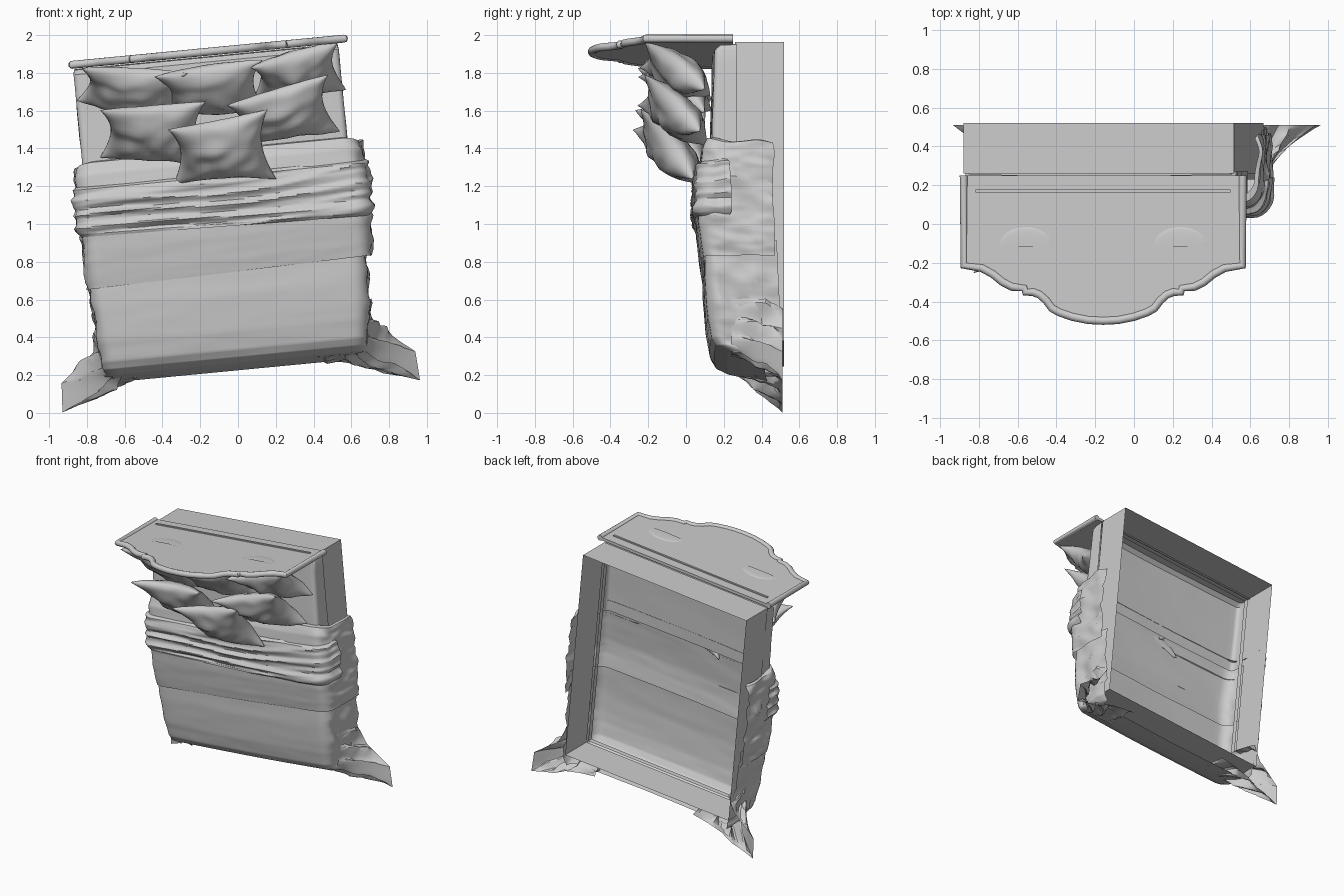
import bpy, bmesh
from math import sin, cos, pi, radians
from mathutils import Matrix, noise

if "Cube" in bpy.data.objects:
    bpy.data.objects.remove(bpy.data.objects["Cube"])

# Bed frame of reference: x = width, z = length (0 at headboard), -y = up off the mattress
BED = Matrix.Translation((-0.16, 0, 1.928)) @ Matrix.Rotation(radians(-5.5), 4, 'Y')


def finish(bm, name, mat=BED, angle=35):
    bmesh.ops.remove_doubles(bm, verts=bm.verts, dist=0.0004)
    bmesh.ops.recalc_face_normals(bm, faces=bm.faces)
    bm.transform(mat)
    me = bpy.data.meshes.new(name)
    bm.to_mesh(me)
    bm.free()
    ob = bpy.data.objects.new(name, me)
    bpy.context.collection.objects.link(ob)
    smooth(ob, angle)


def smooth(ob, angle):
    bpy.ops.object.select_all(action='DESELECT')
    ob.select_set(True)
    bpy.context.view_layer.objects.active = ob
    if ob.type == 'CURVE':
        bpy.ops.object.convert(target='MESH')
    bpy.ops.object.shade_smooth_by_angle(angle=radians(angle))


def grid(bm, rows):
    vs = [[bm.verts.new(p) for p in r] for r in rows]
    for a, b in zip(vs, vs[1:]):
        for i in range(len(a) - 1):
            bm.faces.new((a[i], a[i + 1], b[i + 1], b[i]))


def lerp_list(keys, n):
    out = []
    for a, b in zip(keys, keys[1:]):
        out += [tuple(p + (q - p) * k / n for p, q in zip(a, b)) for k in range(n)]
    return out + [keys[-1]]


# Cloth draped over the bed: sections of (z, half width, front y, back y)
def drape(name, sections, rad=0.07, side=0.02, top=0.003, ripple=None, sub=8, slant=0, droop=0, shift=0):
    rows = []
    z0, z1 = sections[0][0], sections[-1][0]
    for z, w, yf, yb in lerp_list(sections, sub):
        r = max(0.001, min(rad, (yb - yf) * 0.9))
        v = (z - z0) / (z1 - z0)
        half = [(w * k / 14 * (1 - r / w), yf - 0.012 * (1 - (k / 14) ** 2)) for k in range(14)]
        half += [(w - r + r * sin(a * pi / 12), yf + r - r * cos(a * pi / 12)) for a in range(7)]
        half += [(w, yf + r + (yb - yf - r) * k / 9) for k in range(1, 10)]
        row = []
        for u, y in [(-a, b) for a, b in half[:0:-1]] + half:
            t = min(1, max(0, (y - yf) / 0.1))
            n = noise.noise((u * 2, y * 9 + z * 4, z * 9)) + 0.5 * noise.noise((u * 5, y * 12, z * 22))
            f = ripple(u, z) if ripple else 0
            out = 1 if u > 0 else -1
            zz = z + t * 0.012 * n + slant * v * u - droop * t * (1 - v)
            row.append((u + shift + out * t * (side * n + f), y - (1 - t) * (top * n + f), zz))
        rows.append(row)
    bm = bmesh.new()
    grid(bm, rows)
    finish(bm, name)


def throw_folds(u, z):
    q = z - .045 * u + .012 * sin(4 * u + 1)
    ridge = 1 - 2.2 * abs(noise.noise((u * .9 + 3, q * 17, 2.0)))
    return .022 * ridge + .008 * noise.noise((u * 3, q * 45, 7)) - .008


drape("mattress", [(-0.04, .69, .26, .27), (-0.045, .70, .18, .27), (-0.07, .705, .15, .27),
                   (-0.62, .705, .135, .27)], rad=.03, side=.004, shift=-.015)
drape("upper_duvet", [(-.535, .73, .14, .44), (-.54, .75, .11, .46), (-.60, .765, .085, .47),
                      (-.70, .765, .075, .46), (-.90, .76, .06, .46), (-1.0, .765, .065, .47),
                      (-1.12, .765, .08, .47), (-1.19, .76, .092, .47)],
      rad=.09, side=.028, slant=.025, droop=.03)
drape("lower_duvet", [(-1.08, .74, .10, .48), (-1.3, .735, .10, .49), (-1.5, .72, .115, .5),
                      (-1.6, .71, .135, .5), (-1.64, .705, .16, .5), (-1.67, .70, .22, .5),
                      (-1.69, .69, .31, .5), (-1.71, .68, .43, .5)], rad=.08, side=.032, shift=-.01)
drape("folded_throw", [(-.665, .765, .085, .22), (-.68, .775, .06, .23), (-.80, .785, .05, .24),
                       (-.93, .78, .045, .24), (-.945, .77, .06, .23)], rad=.09, side=.014, sub=16,
      ripple=throw_folds, slant=-.02)

# Bed base: four walls, open at front and back, with a smaller frame inside the foot
for name, w, za, zb, ya, yb in (("bed_base", .70, -.03, -1.62, .26, .52), ("inner_frame", .68, -.05, -1.60, .23, .27)):
    bm = bmesh.new()
    c = [(-w, za), (w, za), (w, zb), (-w, zb), (-w, za)]
    grid(bm, [[(u - .025, y, z) for u, z in c] for y in (ya, yb)])
    finish(bm, name, angle=20)

# Headboard: scalloped panel with a raised rim swept along its outline
half = [(0, -.515), (.08, -.511), (.16, -.495), (.23, -.472), (.27, -.45), (.30, -.41), (.335, -.38),
        (.37, -.367), (.41, -.367), (.415, -.347), (.48, -.34), (.53, -.315), (.58, -.275),
        (.64, -.243), (.735, -.23), (.735, .25)]
outline = [(-a * .983, b + .016) for a, b in half[:0:-1]] + [(a * .983, b + .016) for a, b in half]
outline[0], outline[-1] = (outline[0][0], .25), (outline[-1][0], .25)
bm = bmesh.new()
face = bm.faces.new([bm.verts.new((u, y, -.03)) for u, y in outline])
ext = bmesh.ops.extrude_face_region(bm, geom=[face], use_keep_orig=True)
bmesh.ops.translate(bm, vec=(0, 0, .022), verts=[g for g in ext['geom'] if isinstance(g, bmesh.types.BMVert)])
finish(bm, "headboard_panel")
cu = bpy.data.curves.new("headboard_rim", 'CURVE')
cu.dimensions, cu.bevel_depth, cu.bevel_resolution, cu.use_fill_caps = '3D', .021, 4, True
sp = cu.splines.new('POLY')
sp.points.add(len(outline) - 1)
for p, (u, y) in zip(sp.points, outline):
    p.co = (*(BED @ Matrix.Translation((u, y, -.016))).translation, 1)
rim = bpy.data.objects.new("headboard_rim", cu)
bpy.context.collection.objects.link(rim)
smooth(rim, 40)

# Headboard rail and carved crescents
bm = bmesh.new()
bmesh.ops.create_cube(bm, size=1, matrix=Matrix.Translation((0, .17, -.006)) @ Matrix.Diagonal((1.32, .014, .012, 1)))
finish(bm, "headboard_rail")
for s in (-1, 1):
    bm = bmesh.new()
    bmesh.ops.create_uvsphere(bm, u_segments=24, v_segments=12, radius=1,
                              matrix=Matrix.Translation((s * .40, -.115, -.008)) @ Matrix.Diagonal((.14, .10, .008, 1)))
    bmesh.ops.bisect_plane(bm, geom=bm.verts[:] + bm.edges[:] + bm.faces[:], plane_co=(0, -.115, 0),
                           plane_no=(0, -1, 0), clear_outer=True)
    finish(bm, "carved_crescent")

# Cloth corners spilling out at the foot
outer = [(.70, -1.45), (.76, -1.56), (.84, -1.62), (.94, -1.70), (.945, -1.77), (.95, -1.855),
         (.86, -1.825), (.76, -1.80), (.67, -1.75), (.55, -1.72), (.42, -1.70)]
inner = [(.70, -1.40), (.705, -1.47), (.70, -1.54), (.695, -1.60), (.685, -1.65), (.66, -1.675),
         (.63, -1.68), (.60, -1.68), (.56, -1.68), (.50, -1.68), (.42, -1.68)]
for s in (-1, 1):
    rows = []
    po, pi_ = lerp_list(outer, 4), lerp_list(inner, 4)
    for k in range(13):
        t = k / 12
        row = []
        for i, (o, q) in enumerate(zip(po, pi_)):
            fl = t ** 1.25
            wave = sin(pi * t) * (.03 * sin(i * .95 + s) + .02 * noise.noise((i * .3, t * 5, s)))
            y = .24 + .27 * t ** .8 + wave * .8
            lift = .012 if s < 0 else 0
            row.append((s * (q[0] + (o[0] - q[0]) * fl + wave), min(y, .515),
                        q[1] + (o[1] - q[1]) * fl + wave * .6 + lift))
        rows.append(row)
    bm = bmesh.new()
    grid(bm, rows)
    finish(bm, "cloth_corner", angle=25)


# Cushions: pinched corners and plump sagging middle, leaning toward the headboard
def pillow(x, y, z, w, h, thick, roll, tilt):
    n = 24
    bm = bmesh.new()
    for sgn in (-1, 1):
        rows = []
        for j in range(n + 1):
            row = []
            for i in range(n + 1):
                a, b = sin((i / n - .5) * pi), sin((j / n - .5) * pi)
                puff = max(0, (1 - a * a) * (1 - b * b)) ** .45
                nz = noise.noise((a * 2.5 + x * 9, b * 2.5 + z * 9, sgn))
                row.append((w * a * (1 - .2 * (1 - b * b)),
                            sgn * thick * puff * (1 + .2 * nz - .25 * b) * (1 if sgn < 0 else .65)
                            + .03 * a * b - .03 * b * b * a * a,
                            h * b * (1 - .2 * (1 - a * a))))
            rows.append(row)
        grid(bm, rows)
    mat = (Matrix.Translation((x, y, z)) @ Matrix.Rotation(radians(-roll), 4, 'Y')
           @ Matrix.Rotation(radians(tilt), 4, 'X'))
    finish(bm, "pillow", mat, angle=60)


for p in [(-.56, -.045, 1.725, .28, .21, .12, -8, 58), (-.15, -.045, 1.735, .29, .21, .12, 4, 57),
          (.31, -.045, 1.82, .24, .20, .12, 10, 60), (-.45, -.055, 1.50, .28, .23, .12, 0, 50),
          (.23, -.055, 1.605, .28, .21, .12, 12, 52), (-.09, -.08, 1.41, .27, .23, .12, 7, 44)]:
    pillow(*p)
